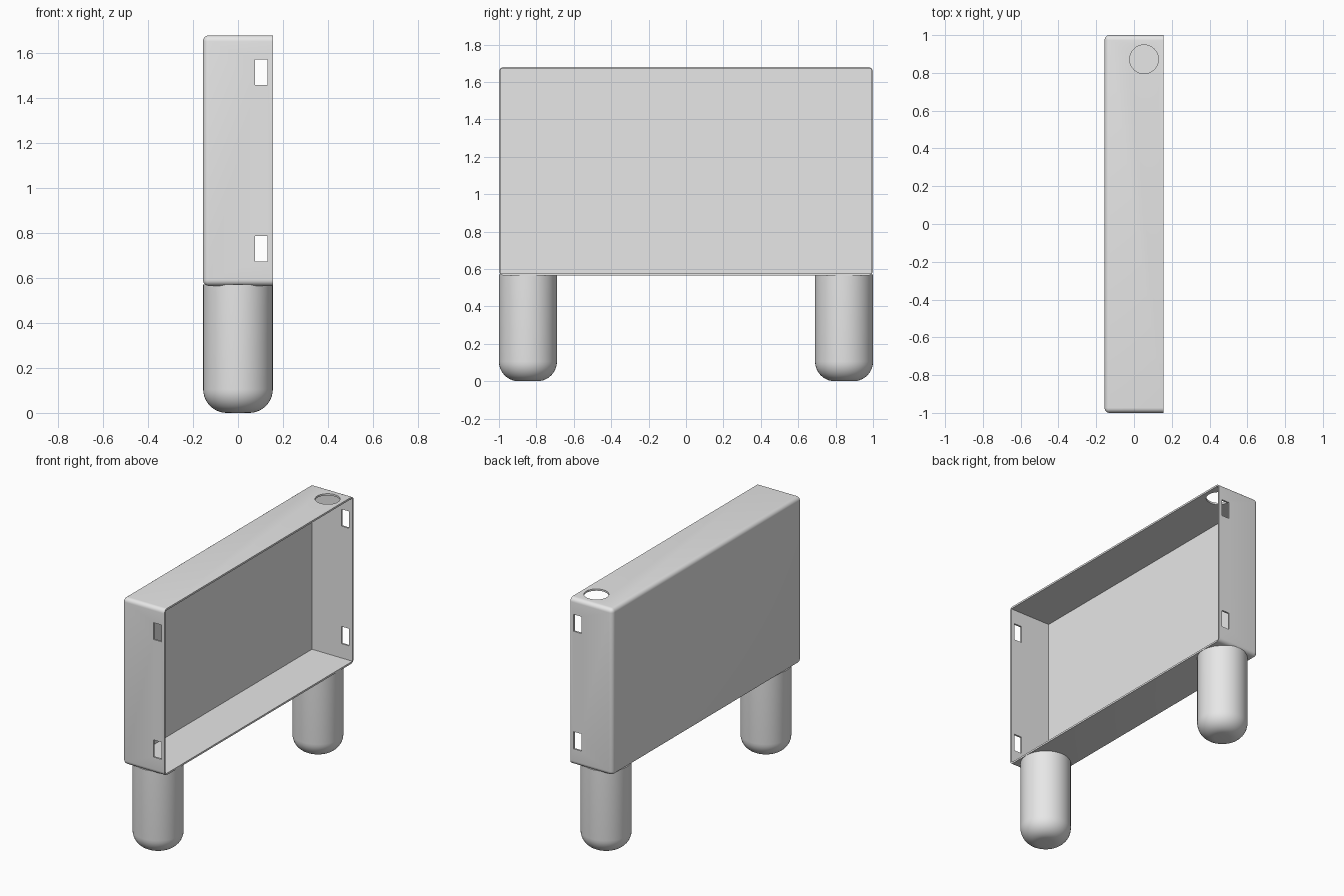
import bpy, bmesh, math
from mathutils import Matrix, Vector

cube = bpy.data.objects.get("Cube")
if cube:
    bpy.data.objects.remove(cube, do_unlink=True)

DEPTH, BOTTOM, TOP = 0.156, 0.565, 1.68
WALL, ROUND = 0.012, 0.027

grey = bpy.data.materials.new("light grey")
grey.use_nodes = True
grey.diffuse_color = (0.8, 0.8, 0.8, 1)
grey.node_tree.nodes["Principled BSDF"].inputs["Base Color"].default_value = (0.8, 0.8, 0.8, 1)


def make_object(name, bm):
    bmesh.ops.recalc_face_normals(bm, faces=bm.faces)
    mesh = bpy.data.meshes.new(name)
    bm.to_mesh(mesh)
    bm.free()
    mesh.materials.append(grey)
    obj = bpy.data.objects.new(name, mesh)
    bpy.context.collection.objects.link(obj)
    return obj


def box(low, high):
    low, high = Vector(low), Vector(high)
    bm = bmesh.new()
    bmesh.ops.create_cube(bm, size=1, matrix=Matrix.Translation((low + high) / 2)
                          @ Matrix.Diagonal((*(high - low), 1)))
    return bm


def smooth(obj):
    bpy.ops.object.select_all(action="DESELECT")
    obj.select_set(True)
    bpy.context.view_layer.objects.active = obj
    bpy.ops.object.shade_smooth_by_angle(angle=math.radians(35))


def cut(obj, cutter):
    bpy.context.view_layer.objects.active = obj
    mod = obj.modifiers.new("cut", "BOOLEAN")
    mod.operation, mod.solver, mod.object = "DIFFERENCE", "EXACT", cutter
    bpy.ops.object.modifier_apply(modifier=mod.name)
    bpy.data.objects.remove(cutter, do_unlink=True)


# Tray: rounded everywhere except around its open side
bm = box((-DEPTH, -1, BOTTOM), (DEPTH, 1, TOP))
edges = [e for e in bm.edges if min(v.co.x for v in e.verts) < 0]
bmesh.ops.bevel(bm, geom=edges, offset=ROUND, segments=6, profile=0.5, affect="EDGES")
tray = make_object("tray", bm)
cut(tray, make_object("cavity_cutter", box(
    (-DEPTH + WALL, -1 + WALL, BOTTOM + WALL), (DEPTH + 0.1, 1 - WALL, TOP - WALL))))

# Rectangular slots through both end walls
for low, high in ((0.673, 0.788), (1.46, 1.573)):
    cut(tray, make_object("slot_cutter", box((0.075, -1.1, low), (0.132, 1.1, high))))

# Round hole in the top wall
bm = bmesh.new()
bmesh.ops.create_cone(bm, cap_ends=True, segments=48, radius1=0.076, radius2=0.076,
                      depth=0.2, matrix=Matrix.Translation((0.053, 0.872, TOP)))
cut(tray, make_object("hole_cutter", bm))
smooth(tray)

# Legs: cylinders with a rounded foot, tucked into the floor of the tray
for name, side in (("front_leg", -1), ("back_leg", 1)):
    low, high, radius = 0, BOTTOM + WALL / 2, 0.155
    bm = bmesh.new()
    bmesh.ops.create_cone(bm, cap_ends=True, segments=48, radius1=radius, radius2=radius,
                          depth=high - low,
                          matrix=Matrix.Translation((0, side * (1 - radius), (low + high) / 2)))
    rim = [e for e in bm.edges if all(v.co.z < 0.01 for v in e.verts)]
    bmesh.ops.bevel(bm, geom=rim, offset=0.105, segments=10, profile=0.5, affect="EDGES")
    smooth(make_object(name, bm))
